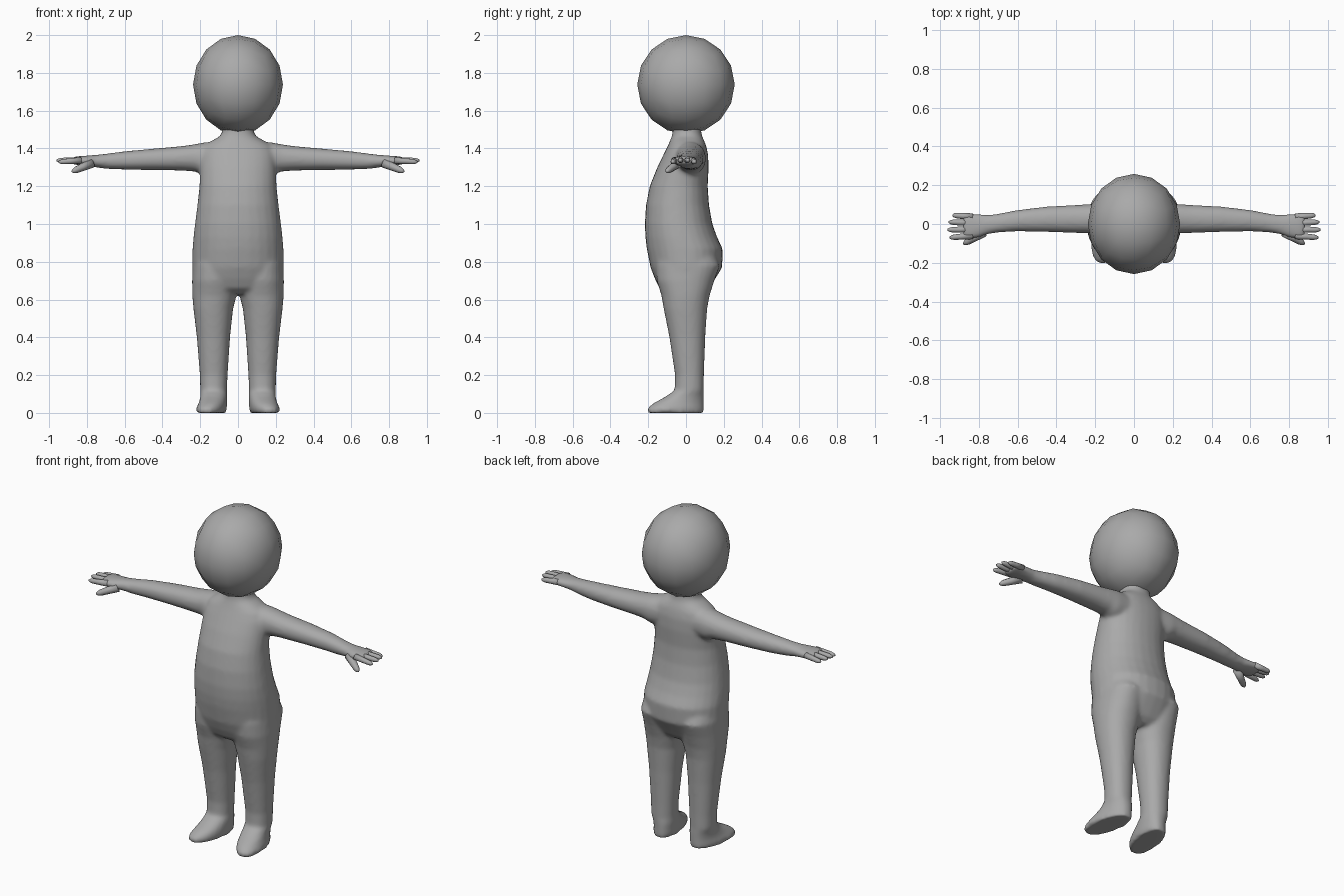
import bpy, bmesh, math
from mathutils import Vector

grey = bpy.data.materials.new("plain grey")
grey.diffuse_color = (0.4, 0.4, 0.4, 1)


def finish(name, bm):
    bmesh.ops.recalc_face_normals(bm, faces=bm.faces[:])
    mesh = bpy.data.meshes.new(name)
    bm.to_mesh(mesh)
    bm.free()
    mesh.materials.append(grey)
    mesh.shade_smooth()
    ob = bpy.data.objects.new(name, mesh)
    bpy.context.collection.objects.link(ob)
    return ob


def spow(v, p):
    return math.copysign(abs(v) ** p, v)


def loft(bm, rings):
    """Bridge rings of points and cap both ends."""
    loops = [[bm.verts.new(p) for p in ring] for ring in rings]
    n = len(loops[0])
    for a, b in zip(loops, loops[1:]):
        for i in range(n):
            j = (i + 1) % n
            bm.faces.new((a[i], a[j], b[j], b[i]))
    bm.faces.new(loops[0][::-1])
    bm.faces.new(loops[-1])


def oval(u0, u1, v0, v1, n=28, power=0.92):
    """Rounded outline between two pairs of limits."""
    for i in range(n):
        t = 2 * math.pi * i / n
        yield ((u0 + u1) / 2 + (u1 - u0) / 2 * spow(math.cos(t), power),
               (v0 + v1) / 2 + (v1 - v0) / 2 * spow(math.sin(t), power))


body = bmesh.new()

# torso: height, half width, front y, back y
torso = [(0.63, 0.17, -0.10, 0.09), (0.66, 0.225, -0.14, 0.125), (0.71, 0.24, -0.165, 0.155),
         (0.77, 0.243, -0.188, 0.192), (0.87, 0.241, -0.208, 0.194), (0.93, 0.236, -0.215, 0.165),
         (1.0, 0.228, -0.218, 0.14), (1.1, 0.215, -0.212, 0.122), (1.2, 0.204, -0.192, 0.115),
         (1.3, 0.202, -0.152, 0.12), (1.37, 0.2, -0.118, 0.117), (1.415, 0.18, -0.096, 0.107),
         (1.44, 0.14, -0.085, 0.097), (1.465, 0.095, -0.075, 0.085), (1.49, 0.083, -0.07, 0.08),
         (1.54, 0.085, -0.07, 0.08)]
loft(body, [[(x, y, z) for x, y in oval(-w, w, f, b)] for z, w, f, b in torso])

# leg and foot: height, inner x, outer x, front y, back y, outward toe skew
leg = [(0, 0.068, 0.215, -0.204, 0.095, 0.15), (0.025, 0.062, 0.217, -0.204, 0.095, 0.15),
       (0.05, 0.062, 0.208, -0.175, 0.095, 0.12), (0.085, 0.06, 0.202, -0.11, 0.095, 0.08),
       (0.12, 0.058, 0.2, -0.06, 0.094, 0), (0.2, 0.055, 0.202, -0.058, 0.095, 0),
       (0.4, 0.042, 0.218, -0.088, 0.102, 0), (0.55, 0.026, 0.236, -0.118, 0.112, 0),
       (0.62, 0.008, 0.242, -0.13, 0.125, 0), (0.7, 0.004, 0.243, -0.155, 0.15, 0),
       (0.78, 0.01, 0.24, -0.16, 0.18, 0), (0.9, 0.03, 0.22, -0.14, 0.12, 0)]

# arm and palm: x, front y, back y, bottom z, top z
arm = [(0.1, -0.07, 0.1, 1.26, 1.44), (0.19, -0.055, 0.105, 1.262, 1.43),
       (0.23, -0.048, 0.102, 1.278, 1.422), (0.3, -0.046, 0.098, 1.283, 1.412),
       (0.45, -0.041, 0.09, 1.286, 1.399), (0.6, -0.038, 0.072, 1.288, 1.385),
       (0.7, -0.044, 0.053, 1.292, 1.372), (0.75, -0.052, 0.047, 1.3, 1.366),
       (0.8, -0.07, 0.052, 1.306, 1.362), (0.85, -0.079, 0.056, 1.312, 1.359),
       (0.88, -0.074, 0.053, 1.317, 1.353)]
for s in (-1, 1):
    loft(body, [[(s * (x - k * (y + 0.05)), y, z) for x, y in oval(i, o, f, b)]
                for z, i, o, f, b, k in leg])
    loft(body, [[(s * x, y, z) for y, z in oval(f, b, lo, hi)] for x, f, b, lo, hi in arm])

# fuse the limbs and torso into one soft skin
skin = finish("body", body)
remesh = skin.modifiers.new("fuse", 'REMESH')
remesh.mode = 'VOXEL'
remesh.voxel_size = 0.011
remesh.use_smooth_shade = True
soften = skin.modifiers.new("soften", 'SMOOTH')
soften.factor = 0.5
soften.iterations = 7


def digit(bm, a, b, r0, r1):
    """Rounded tapering finger from a to b."""
    a, b = Vector(a), Vector(b)
    d = (b - a).normalized()
    u = d.cross(Vector((0, 0, 1))).normalized()
    v = u.cross(d)
    length = (b - a).length
    rings = []
    for t, k in ((0, 1), (0.5, 1), (0.8, 1), (0.92, 0.8), (1, 0.35)):
        r = (r0 + (r1 - r0) * t) * k
        rings.append([a + d * (length * t) + (u * math.cos(q) + v * math.sin(q)) * r
                      for q in (2 * math.pi * i / 10 for i in range(10))])
    loft(bm, rings)


# fingers and thumb on each hand
for s, side in ((-1, "right"), (1, "left")):
    bm = bmesh.new()
    for y0, y1, tip, z in ((0.037, 0.045, 0.935, 1.333), (0.005, 0.01, 0.955, 1.342),
                           (-0.028, -0.03, 0.961, 1.342), (-0.06, -0.07, 0.95, 1.333)):
        digit(bm, (s * 0.83, y0, 1.337), (s * tip, y1, z - 0.005), 0.018, 0.013)
    digit(bm, (s * 0.775, -0.042, 1.322), (s * 0.878, -0.103, 1.277), 0.026, 0.015)
    finish(side + "_fingers", bm)

# head: a coarse rounded ball made from a divided cube
bm = bmesh.new()
bmesh.ops.create_cube(bm, size=2)
bmesh.ops.subdivide_edges(bm, edges=bm.edges[:], cuts=3, use_grid_fill=True)
for v in bm.verts:
    p = Vector([math.tan(c * math.pi / 4) for c in v.co]).normalized()
    v.co = (p.x * 0.238, p.y * 0.258, 1.738 + p.z * 0.262)
finish("head", bm)
